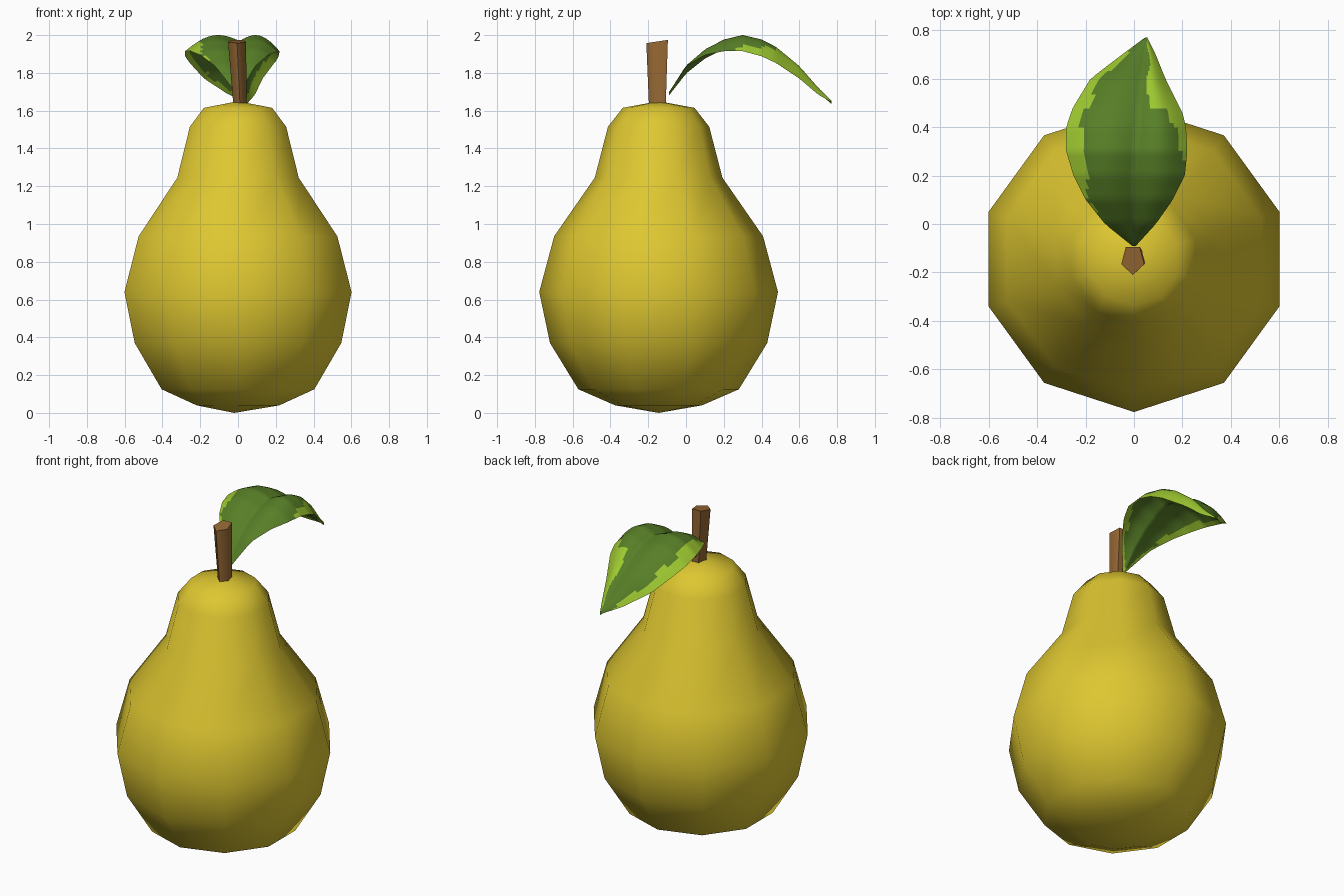
import bpy, bmesh, math

default = bpy.data.objects.get("Cube")
if default:
    bpy.data.objects.remove(default, do_unlink=True)


def material(name, rgb):
    m = bpy.data.materials.new(name)
    m.use_nodes = True
    m.diffuse_color = (*rgb, 1)
    bsdf = m.node_tree.nodes["Principled BSDF"]
    bsdf.inputs["Base Color"].default_value = (*rgb, 1)
    bsdf.inputs["Roughness"].default_value = 0.7
    return m


YELLOW = material("pear yellow", (0.73, 0.57, 0.03))
BROWN = material("stem brown", (0.31, 0.14, 0.035))
GREEN = material("leaf green", (0.095, 0.21, 0.02))
LIME = material("leaf lime", (0.34, 0.58, 0.03))


def finish(bm, name, mats, angle):
    bmesh.ops.recalc_face_normals(bm, faces=bm.faces)
    mesh = bpy.data.meshes.new(name)
    bm.to_mesh(mesh)
    bm.free()
    for m in mats:
        mesh.materials.append(m)
    ob = bpy.data.objects.new(name, mesh)
    bpy.context.collection.objects.link(ob)
    bpy.ops.object.select_all(action="DESELECT")
    ob.select_set(True)
    bpy.context.view_layer.objects.active = ob
    bpy.ops.object.shade_smooth_by_angle(angle=math.radians(angle))
    return ob


def bridge(bm, a, b):
    n = len(a)
    return [bm.faces.new((a[i], a[(i + 1) % n], b[(i + 1) % n], b[i])) for i in range(n)]


def fan(bm, ring, tip):
    for i, v in enumerate(ring):
        bm.faces.new((v, ring[(i + 1) % len(ring)], tip))


def lathe(bm, sections, sides, start):
    """Rings given as (x, y, z, radius x, radius y), bridged in order."""
    rings = []
    for x, y, z, rx, ry in sections:
        angles = [start + math.tau * i / sides for i in range(sides)]
        rings.append([bm.verts.new((x + rx * math.cos(a), y + ry * math.sin(a), z)) for a in angles])
    for a, b in zip(rings, rings[1:]):
        bridge(bm, a, b)
    return rings


# Pear body: ten-sided profile of revolution
CY = -0.145
profile = [(0.23, 0.04), (0.425, 0.125), (0.575, 0.37), (0.632, 0.64), (0.553, 0.935),
           (0.338, 1.245), (0.268, 1.515), (0.19, 1.615)]
bm = bmesh.new()
rings = lathe(bm, [(0, CY, z, r, r) for r, z in profile], 10, math.pi / 2)
fan(bm, rings[0], bm.verts.new((-0.02, CY, 0)))
fan(bm, rings[-1], bm.verts.new((0, CY, 1.65)))
finish(bm, "pear_body", [YELLOW], 80)

# Stem: tapered, five-sided, slanted top
bm = bmesh.new()
rings = lathe(bm, [(0.012, -0.147, 1.6, 0.036, 0.048), (-0.005, -0.147, 1.967, 0.05, 0.063)], 5, -math.pi / 2)
for v in rings[1]:
    v.co.z += 0.15 * (v.co.y + 0.147)
for r in rings:
    bm.faces.new(r)
finish(bm, "stem", [BROWN], 75)

# Leaf stations: y, left x, right x, midrib z, edge lift, green left x, green right x
STATIONS = [
    (-0.09, -0.008, 0.008, 1.69, 0.0, -0.1, 0.1),
    (0.0, -0.12, 0.09, 1.805, 0.03, -0.14, 0.2),
    (0.1, -0.2, 0.16, 1.885, 0.01, -0.19, 0.25),
    (0.2, -0.25, 0.21, 1.935, -0.02, -0.2, 0.25),
    (0.3, -0.28, 0.22, 1.96, -0.045, -0.2, 0.19),
    (0.4, -0.28, 0.215, 1.938, -0.05, -0.22, 0.17),
    (0.46, -0.26, 0.2, 1.91, -0.05, -0.2, 0.14),
    (0.48, -0.253, 0.19, 1.9, -0.05, -0.195, 0.05),
    (0.6, -0.18, 0.13, 1.81, -0.04, -0.13, 0.06),
    (0.7, -0.05, 0.09, 1.705, -0.02, -0.02, 0.06),
    (0.77, 0.045, 0.055, 1.645, 0.0, 0.04, 0.06),
]


def station(y):
    for a, b in zip(STATIONS, STATIONS[1:]):
        if y <= b[0]:
            t = (y - a[0]) / (b[0] - a[0])
            return [p + (q - p) * t for p, q in zip(a, b)]
    return list(STATIONS[-1])


# Leaf: closed rings with an upper and a lower skin meeting at the rim
ROWS, COLS = 44, 24
bm = bmesh.new()
rings, rows = [], []
for j in range(ROWS + 1):
    s = station(-0.09 + 0.86 * j / ROWS)
    y, left, right, zmid, lift = s[:5]
    width = (right - left) / 0.5
    mid = 0.05 * max(0, (y - 0.2) / 0.57)

    def point(u, side):
        x = mid + u * (right - mid if u > 0 else mid - left)
        hump = 0.042 * width * math.sin(math.pi * min(1, abs(u)))
        thick = 0.009 * (1 - u * u)
        return bm.verts.new((x, y, zmid + hump + lift * u * u + side * thick))

    us = [-1 + 2 * i / COLS for i in range(COLS + 1)]
    rings.append([point(u, 1) for u in us] + [point(u, -1) for u in us[-2:0:-1]])
    rows.append(s)

for j in range(ROWS):
    s = rows[j]
    for i, f in enumerate(bridge(bm, rings[j], rings[j + 1])):
        c = f.calc_center_median()
        if i < COLS:
            wave = 0.008 * math.sin(c.y * 40)
            lime = c.x < s[5] + wave or c.x > s[6] + wave
        else:
            rim = 0.035 if c.y > 0.05 else 0.01
            lime = c.x < s[1] + rim or c.x > s[2] - rim
        f.material_index = int(lime)
bm.faces.new(rings[0])
bm.faces.new(rings[-1])
finish(bm, "leaf", [GREEN, LIME], 60)
